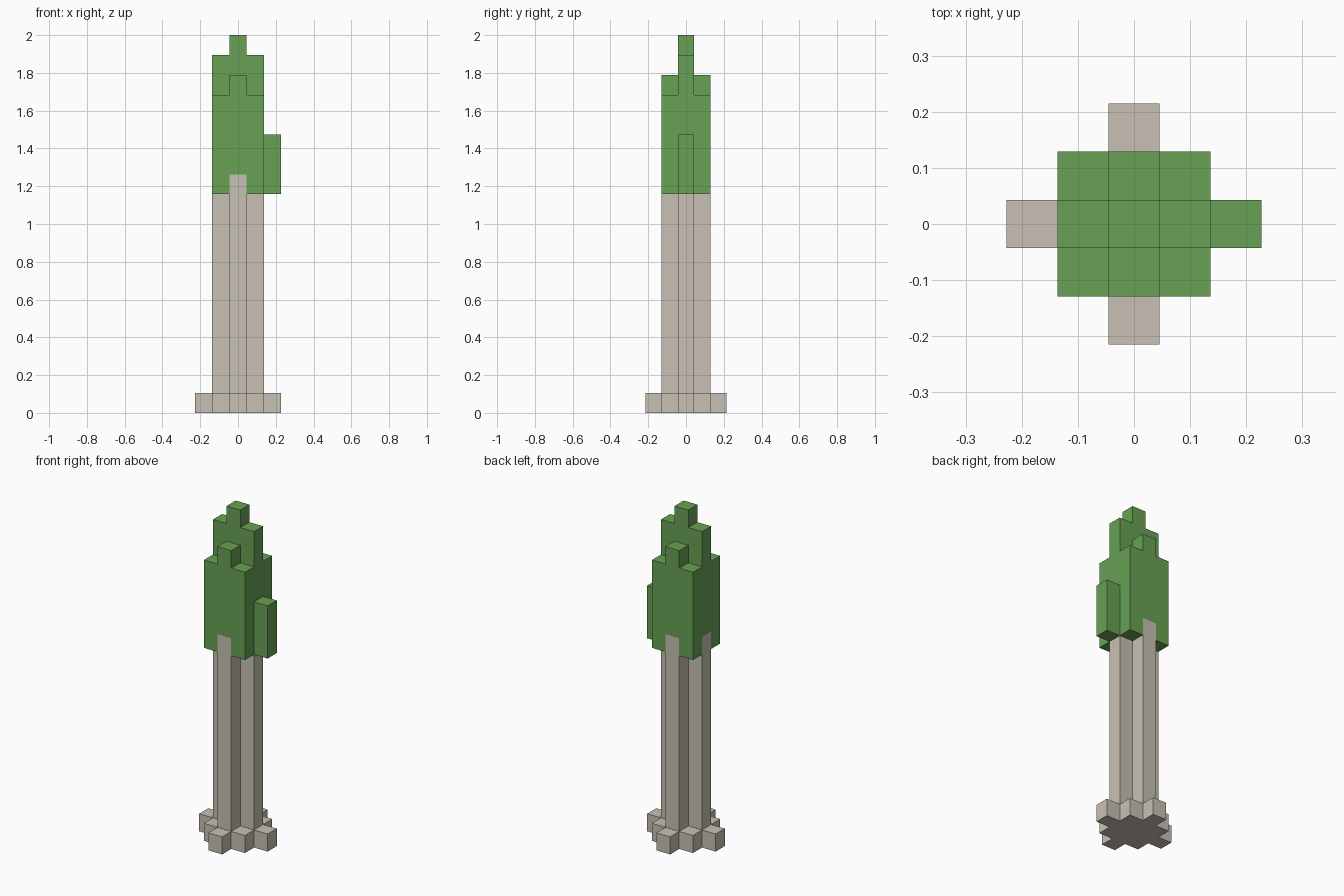
import bpy
import bmesh
import math
from mathutils import Vector

cube = bpy.data.objects.get("Cube")
if cube:
    bpy.data.objects.remove(cube, do_unlink=True)

# Size of one block; the tree is 19 blocks tall
CELL = Vector((0.091, 0.086, 2 / 19))
DIRECTIONS = [Vector(d) for d in ((1, 0, 0), (-1, 0, 0), (0, 1, 0),
                                  (0, -1, 0), (0, 0, 1), (0, 0, -1))]
SIDES = [(1, 0), (-1, 0), (0, 1), (0, -1)]
CORNERS = [(1, 1), (1, -1), (-1, 1), (-1, -1)]


def make_material(name, colour):
    mat = bpy.data.materials.new(name)
    mat.use_nodes = True
    mat.diffuse_color = colour
    mat.node_tree.nodes["Principled BSDF"].inputs["Base Color"].default_value = colour
    return mat


def columns(places, bottom, top):
    return {(x, y, z) for x, y in places for z in range(bottom, top)}


def build_blocks(name, blocks, solid, mat):
    """Join blocks into one shell, leaving out faces against other blocks."""
    bm = bmesh.new()
    for block in sorted(blocks):
        centre = Vector(block) + Vector((0, 0, 0.5))
        for d in DIRECTIONS:
            if tuple(int(v) for v in Vector(block) + d) in solid:
                continue
            u = Vector((d.y, d.z, d.x))
            v = d.cross(u)
            corners = [centre + (d + a * u + b * v) / 2
                       for a, b in ((-1, -1), (1, -1), (1, 1), (-1, 1))]
            bm.faces.new([bm.verts.new(c * CELL) for c in corners])
    bmesh.ops.remove_doubles(bm, verts=bm.verts, dist=0.001)
    bmesh.ops.dissolve_limit(bm, angle_limit=math.radians(1),
                             verts=bm.verts, edges=bm.edges)
    mesh = bpy.data.meshes.new(name)
    bm.to_mesh(mesh)
    bm.free()
    mesh.materials.append(mat)
    obj = bpy.data.objects.new(name, mesh)
    bpy.context.collection.objects.link(obj)


# Trunk: cross-shaped column on spreading roots
trunk = columns(SIDES + [(0, 0)], 0, 12)
trunk |= columns(CORNERS + [(2 * x, 2 * y) for x, y in SIDES], 0, 1)
# The left arm of the trunk stops below the side branch
trunk -= columns([(1, 0)], 11, 12)

# Foliage: stepped crown with one side branch
leaves = columns(CORNERS, 11, 16)
leaves |= columns([(0, 1), (0, -1)], 11, 17)
leaves |= columns([(1, 0), (-1, 0)], 11, 18)
leaves |= columns([(0, 0)], 11, 19)
leaves |= columns([(2, 0)], 11, 14)
leaves -= trunk

solid = trunk | leaves
build_blocks("trunk", trunk, solid,
             make_material("pale bark", (0.578, 0.527, 0.452, 1)))
build_blocks("foliage", leaves, solid,
             make_material("leaf green", (0.138, 0.352, 0.089, 1)))
